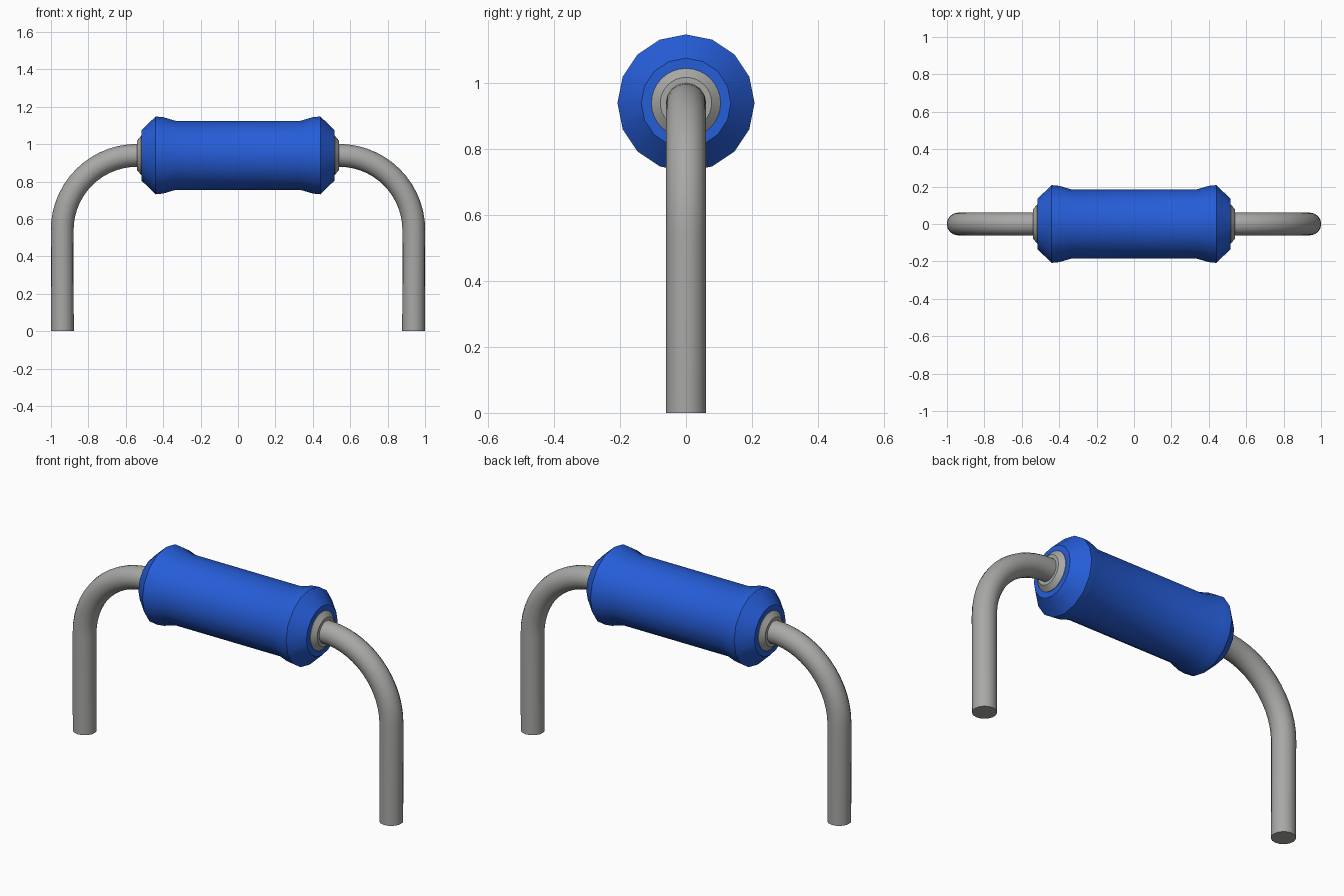
import bpy, bmesh, math
from mathutils import Vector

cube = bpy.data.objects.get("Cube")
if cube:
    bpy.data.objects.remove(cube, do_unlink=True)

AXIS_Z = 0.94      # height of the body axis
WIRE_R = 0.061
SIDES = 16


def material(name, rgb, roughness):
    m = bpy.data.materials.new(name)
    m.use_nodes = True
    m.diffuse_color = (*rgb, 1)
    bsdf = m.node_tree.nodes["Principled BSDF"]
    bsdf.inputs["Base Color"].default_value = (*rgb, 1)
    bsdf.inputs["Roughness"].default_value = roughness
    return m


blue = material("blue_coating", (0.019, 0.109, 0.68), 0.5)
grey = material("grey_metal", (0.39, 0.39, 0.38), 0.5)


def sweep(name, stations, mat, sides=SIDES):
    """Skin round rings; each station is (x, z, direction angle in the xz plane, radius)."""
    bm = bmesh.new()
    rings = []
    for x, z, angle, r in stations:
        normal = Vector((-math.sin(angle), 0, math.cos(angle)))
        ring = []
        for i in range(sides):
            t = 2 * math.pi * i / sides
            offset = normal * (r * math.cos(t)) + Vector((0, r * math.sin(t), 0))
            ring.append(bm.verts.new(Vector((x, 0, z)) + offset))
        rings.append(ring)
    for a, b in zip(rings, rings[1:]):
        for i in range(sides):
            j = (i + 1) % sides
            bm.faces.new((a[i], a[j], b[j], b[i]))
    bm.faces.new(rings[0][::-1])
    bm.faces.new(rings[-1])
    bmesh.ops.recalc_face_normals(bm, faces=bm.faces)
    mesh = bpy.data.meshes.new(name)
    bm.to_mesh(mesh)
    bm.free()
    mesh.materials.append(mat)
    obj = bpy.data.objects.new(name, mesh)
    bpy.context.collection.objects.link(obj)
    bpy.ops.object.select_all(action="DESELECT")
    obj.select_set(True)
    bpy.context.view_layer.objects.active = obj
    bpy.ops.object.shade_smooth_by_angle(angle=math.radians(32))
    return obj


# Coated body with a flared collar at each end
half = [(0.335, 0.185), (0.40, 0.204), (0.44, 0.208), (0.515, 0.136)]
profile = [(-x, r) for x, r in reversed(half)] + half
sweep("body", [(x, AXIS_Z, 0, r) for x, r in profile], blue)

# Bent wire leads and the tapered end caps they leave from
BEND_X, BEND_Z, BEND_R = 0.54, 0.54, 0.40
for side, s in (("left", 1), ("right", -1)):
    path = [(s * 0.45, AXIS_Z, 0, WIRE_R)]
    steps = 14
    for k in range(steps + 1):
        a = math.pi / 2 * k / steps
        path.append((s * (BEND_X + BEND_R * math.sin(a)),
                     BEND_Z + BEND_R * math.cos(a), -s * a, WIRE_R))
    path.append((s * 0.939, 0, -s * math.pi / 2, WIRE_R))
    sweep(side + "_lead", path, grey)
    sweep(side + "_end_cap", [(s * 0.48, AXIS_Z, 0, 0.105),
                              (s * 0.518, AXIS_Z, 0, 0.105),
                              (s * 0.54, AXIS_Z, 0, 0.078)], grey, 32)
